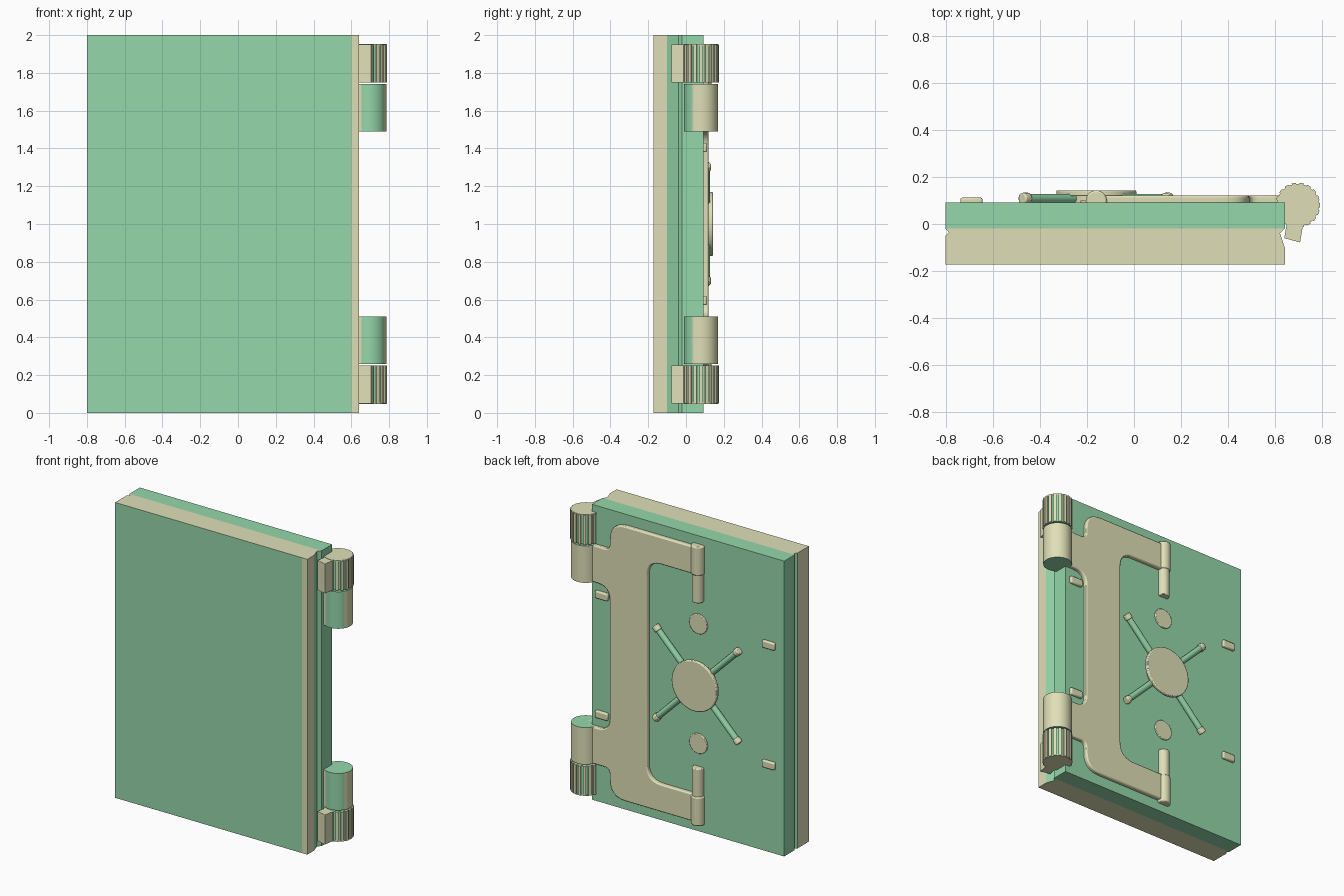
import bpy, bmesh, math
from mathutils import Matrix, Vector

if "Cube" in bpy.data.objects:
    bpy.data.objects.remove(bpy.data.objects["Cube"])


def material(name, rgb):
    m = bpy.data.materials.new(name)
    m.diffuse_color = (*rgb, 1)
    m.use_nodes = True
    m.node_tree.nodes["Principled BSDF"].inputs["Base Color"].default_value = m.diffuse_color
    return m


BEIGE = material("pale_beige", (0.74, 0.74, 0.48))
GREEN = material("mint_green", (0.30, 0.68, 0.40))


def finish(name, bm, mats, bevel=0, rule=None, smooth=True):
    bmesh.ops.recalc_face_normals(bm, faces=bm.faces)
    bm.normal_update()
    if rule:
        for f in bm.faces:
            f.material_index = 1 if rule(f) else 0
    me = bpy.data.meshes.new(name)
    bm.to_mesh(me)
    bm.free()
    for m in mats:
        me.materials.append(m)
    ob = bpy.data.objects.new(name, me)
    bpy.context.collection.objects.link(ob)
    if bevel:
        mod = ob.modifiers.new("bevel", "BEVEL")
        mod.width, mod.segments = bevel, 2
        mod.limit_method, mod.angle_limit = "ANGLE", math.radians(40)
    if smooth:
        bpy.ops.object.select_all(action="DESELECT")
        ob.select_set(True)
        bpy.context.view_layer.objects.active = ob
        bpy.ops.object.shade_smooth_by_angle(angle=math.radians(35))
    return ob


def prism(name, pts, lo, hi, mats, along="z", **kw):
    """Extrude a flat outline: (x, y) along z, or (x, z) along y."""
    bm = bmesh.new()
    place = (lambda a, b, h: (a, b, h)) if along == "z" else (lambda a, b, h: (a, h, b))
    f = bm.faces.new([bm.verts.new(place(a, b, lo)) for a, b in pts])
    ext = bmesh.ops.extrude_face_region(bm, geom=[f])["geom"]
    bmesh.ops.translate(bm, vec=place(0, 0, hi - lo),
                        verts=[v for v in ext if isinstance(v, bmesh.types.BMVert)])
    return finish(name, bm, mats, **kw)


def box(name, lo, hi, mat, bevel=0):
    return prism(name, [(lo[0], lo[1]), (hi[0], lo[1]), (hi[0], hi[1]), (lo[0], hi[1])],
                 lo[2], hi[2], [mat], bevel=bevel)


def rod(name, a, b, r, mats, seg=32, **kw):
    a, b = Vector(a), Vector(b)
    d = b - a
    bm = bmesh.new()
    bmesh.ops.create_cone(bm, cap_ends=True, segments=seg, radius1=r, radius2=r, depth=d.length,
                          matrix=Matrix.Translation((a + b) / 2) @ d.to_track_quat("Z", "Y").to_matrix().to_4x4())
    return finish(name, bm, mats, **kw)


def rounded(corners, steps=6):
    """Outline from (x, z, radius) corners with curved fillets."""
    out = []
    n = len(corners)
    for i, (x, z, r) in enumerate(corners):
        p = Vector((x, z))
        if not r:
            out.append(p)
            continue
        a = p + (Vector(corners[i - 1][:2]) - p).normalized() * r
        b = p + (Vector(corners[(i + 1) % n][:2]) - p).normalized() * r
        for k in range(steps + 1):
            t = k / steps
            out.append(a * (1 - t) ** 2 + p * 2 * t * (1 - t) * 0.95 + p * 0.05 * 2 * t * (1 - t) + b * t * t)
    return out


def span(z0, z1, s):
    """Mirror a height range about the mid height z = 1."""
    return tuple(sorted((1 + s * (z0 - 1), 1 + s * (z1 - 1))))


# Front slab: beige rim, green front and green groove along the sides
def green_on_slab(f):
    c = f.calc_center_median()
    if abs(f.normal.z) > 0.5:
        return False
    if f.normal.y < -0.9:
        return c.x < 0.55
    return c.y > -0.09 and c.x > 0.5 or c.y > -0.05


prism("front_slab",
      [(-0.8, -0.172), (0.6, -0.172), (0.64, -0.172), (0.64, -0.1), (0.62, -0.04), (0.64, -0.02),
       (-0.8, -0.02), (-0.785, -0.035), (-0.8, -0.05)],
      0, 2, [BEIGE, GREEN], rule=green_on_slab, smooth=False)

# Green door body behind the slab
box("door_body", (-0.8, -0.02, 0), (0.64, 0.092, 2), GREEN)

# C-shaped hinge bracket on the back
half = [(0.49, 1.49, 0.09), (0.64, 1.49, 0), (0.64, 1.74, 0), (0.49, 1.74, 0.04),
        (0.49, 1.93, 0.12), (-0.14, 1.93, 0), (-0.14, 1.745, 0), (0.21, 1.745, 0.11)]
outline = half + [(x, 2 - z, r) for x, z, r in reversed(half)]
prism("hinge_bracket", rounded(outline), 0.085, 0.12, [BEIGE], along="y", bevel=0.008)

HX, HY = 0.695, 0.08
for s, tag in ((1, "upper"), (-1, "lower")):
    # Pivot pins at the ends of the bracket arms
    z0, z1 = span(1.75, 1.945, s)
    rod(tag + "_pivot_sleeve", (-0.16, 0.098, z0), (-0.16, 0.098, z1), 0.045, [BEIGE], bevel=0.008)
    z0, z1 = span(1.56, 1.755, s)
    rod(tag + "_pivot_pin", (-0.16, 0.098, z0), (-0.16, 0.098, z1), 0.038, [BEIGE], bevel=0.006)

    # Plain hinge barrel with green front and ends
    z0, z1 = span(1.49, 1.74, s)
    rod(tag + "_hinge_barrel", (HX, HY, z0), (HX, HY, z1), 0.09, [BEIGE, GREEN], seg=48,
        rule=lambda f: abs(f.normal.z) > 0.5 or f.normal.y < -0.55)
    box(tag + "_hinge_leaf", (0.6, 0.0, z0), (0.69, 0.11, z1), BEIGE)

    # Ribbed hinge barrel: green core, beige ribs and cap
    z0, z1 = span(1.75, 1.95, s)
    rod(tag + "_ribbed_core", (HX, HY, z0), (HX, HY, z1), 0.087, [GREEN], seg=48)
    c0, c1 = span(1.945, 1.952, s)
    rod(tag + "_ribbed_cap", (HX, HY, c0), (HX, HY, c1), 0.09, [BEIGE], seg=48)
    bm = bmesh.new()
    for i in range(18):
        turn = Matrix.Translation((HX, HY, (z0 + z1) / 2)) @ Matrix.Rotation(math.tau * i / 18, 4, "Z")
        bmesh.ops.create_cube(bm, size=1, matrix=turn @ Matrix.Translation((0.083, 0, 0))
                              @ Matrix.Diagonal((0.024, 0.019, z1 - z0, 1)))
    finish(tag + "_hinge_ribs", bm, [BEIGE], smooth=False)
    prism(tag + "_hinge_mount", [(0.65, 0.01), (0.72, 0.01), (0.705, -0.078), (0.638, -0.06)],
          z0, z1, [BEIGE])

    # Round plate above and below the wheel
    z = 1 + s * 0.405
    rod(tag + "_round_plate", (-0.16, 0.08, z), (-0.16, 0.1, z), 0.068, [BEIGE], bevel=0.004)

    # Small lugs near both edges
    for side, x in (("hinge", 0.56), ("latch", -0.69)):
        box(f"{tag}_{side}_lug", (x - 0.047, 0.085, z - 0.025), (x + 0.047, 0.112, z + 0.025), BEIGE, 0.008)

    # Wheel spokes with beige tips
    for side, d in (("left", 1), ("right", -1)):
        def at(t):
            return (-0.16 + d * t, 0.108, 1 + s * t)
        rod(f"{tag}_{side}_spoke", at(0.05), at(0.295), 0.02, [GREEN], seg=16)
        rod(f"{tag}_{side}_spoke_tip", at(0.288), at(0.315), 0.025, [BEIGE], seg=16, bevel=0.006)

# Wheel hub
rod("wheel_shaft", (-0.16, 0.085, 1), (-0.16, 0.125, 1), 0.14, [BEIGE], seg=48)
rod("wheel_hub", (-0.16, 0.118, 1), (-0.16, 0.143, 1), 0.17, [BEIGE], seg=64, bevel=0.006)
